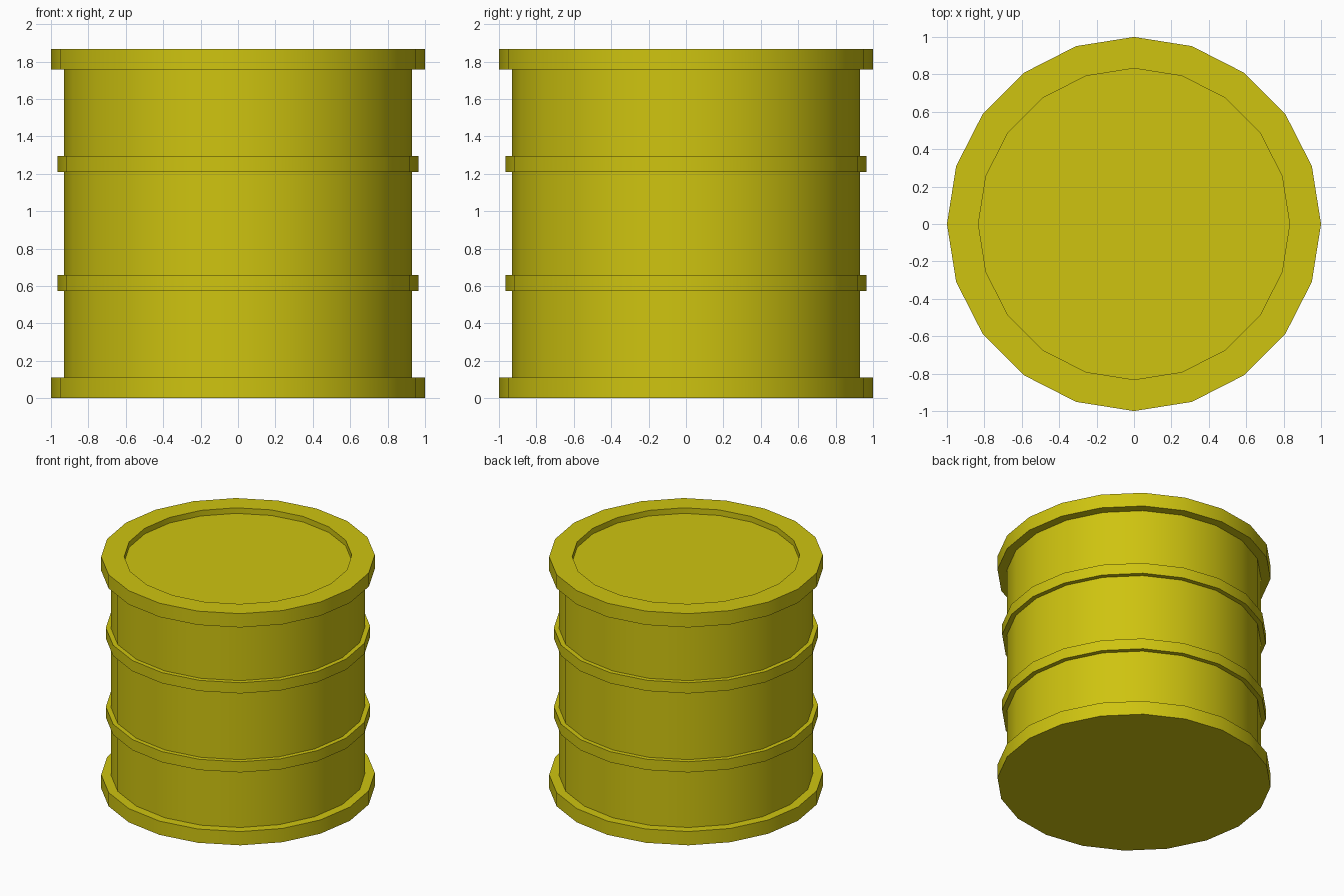
import bpy, bmesh, math

if "Cube" in bpy.data.objects:
    bpy.data.objects.remove(bpy.data.objects["Cube"])

SIDES = 20
R_RIM, R_BODY, R_BAND, R_LID = 1.0, 0.93, 0.966, 0.832
H, RIM, LID_Z = 1.868, 0.111, 1.823
BANDS = [(0.572, 0.658), (1.209, 1.295)]

# Half profile (radius, z), from the base up to the recessed lid
profile = [(R_RIM, 0), (R_RIM, RIM), (R_BODY, RIM)]
for z0, z1 in BANDS:
    profile += [(R_BODY, z0), (R_BAND, z0), (R_BAND, z1), (R_BODY, z1)]
profile += [(R_BODY, H - RIM), (R_RIM, H - RIM), (R_RIM, H), (R_LID, H), (R_LID, LID_Z)]

# Barrel shell: rings joined by quads
bm = bmesh.new()
angles = [2 * math.pi * i / SIDES for i in range(SIDES)]
rings = [[bm.verts.new((r * math.cos(a), r * math.sin(a), z)) for a in angles]
         for r, z in profile]
for low, high in zip(rings, rings[1:]):
    for i in range(SIDES):
        j = (i + 1) % SIDES
        bm.faces.new((low[i], low[j], high[j], high[i]))

# Base and lid discs
bm.faces.new(rings[0][::-1])
bm.faces.new(rings[-1])

mesh = bpy.data.meshes.new("barrel")
bm.to_mesh(mesh)
bm.free()
barrel = bpy.data.objects.new("barrel", mesh)
bpy.context.collection.objects.link(barrel)

# Yellow paint
paint = bpy.data.materials.new("yellow_paint")
paint.diffuse_color = (0.62, 0.55, 0.005, 1)
paint.use_nodes = True
paint.node_tree.nodes["Principled BSDF"].inputs["Base Color"].default_value = paint.diffuse_color
mesh.materials.append(paint)

# Smooth sides with crisp steps
bpy.context.view_layer.objects.active = barrel
barrel.select_set(True)
bpy.ops.object.shade_smooth_by_angle(angle=math.radians(30))
